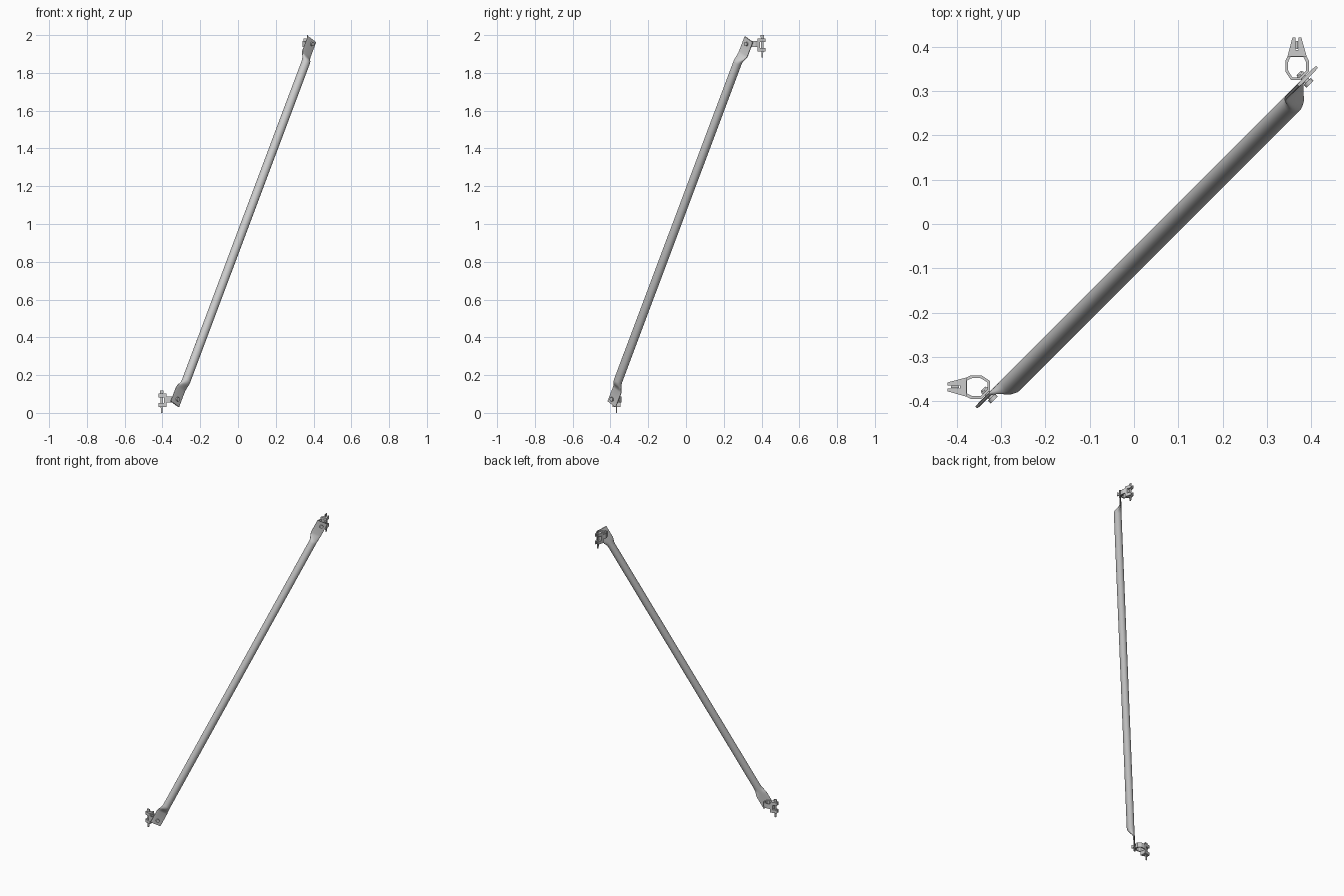
import bpy, bmesh, math
from mathutils import Vector, Matrix

if "Cube" in bpy.data.objects:
    bpy.data.objects.remove(bpy.data.objects["Cube"])

S = math.sqrt(0.5)
N = Vector((-S, S, 0))                      # direction from brace towards couplers
BOTTOM = Vector((-0.514 * S, -0.514 * S, 0.046)) + N * -0.0601
TOP = Vector((0.512 * S, 0.512 * S, 1.978)) + N * -0.0601
A = (TOP - BOTTOM).normalized()             # brace axis
B = N.cross(A)
LENGTH = (TOP - BOTTOM).length
Z0 = 1.953                                  # height of the upper coupler


def finish(name, bm, smooth=None, mirrored=False):
    if mirrored:                            # reflect across the plane y = -x, move down
        for v in bm.verts:
            v.co = Vector((-v.co.y, -v.co.x, v.co.z - 1.881))
    bmesh.ops.recalc_face_normals(bm, faces=bm.faces)
    me = bpy.data.meshes.new(name)
    bm.to_mesh(me)
    bm.free()
    ob = bpy.data.objects.new(name, me)
    bpy.context.collection.objects.link(ob)
    if smooth:
        bpy.context.view_layer.objects.active = ob
        ob.select_set(True)
        bpy.ops.object.shade_smooth_by_angle(angle=math.radians(smooth))
        ob.select_set(False)
    return ob


def prism(bm, pts, offset):
    """Extrude a closed 3D outline by a vector."""
    f = bm.faces.new([bm.verts.new(p) for p in pts])
    ext = bmesh.ops.extrude_face_region(bm, geom=[f], use_keep_orig=True)
    bmesh.ops.translate(bm, vec=offset,
                        verts=[g for g in ext["geom"] if isinstance(g, bmesh.types.BMVert)])


def plan(bm, outline, z1, z2):
    prism(bm, [(x, y, z1) for x, y in outline], Vector((0, 0, z2 - z1)))


def cylinder(bm, start, end, radius, sides):
    d = end - start
    mat = Matrix.Translation((start + end) / 2) @ d.to_track_quat('Z', 'Y').to_matrix().to_4x4()
    bmesh.ops.create_cone(bm, cap_ends=True, segments=sides, radius1=radius,
                          radius2=radius, depth=d.length, matrix=mat)


# Brace tube with flattened ends, flush with the coupler side
def brace():
    bm = bmesh.new()
    sides, R = 40, 0.023
    half = [(0, 1), (0.085, 1), (0.098, 0.85), (0.112, 0.45), (0.125, 0.1), (0.14, 0)]
    stations = half + [(LENGTH - d, f) for d, f in reversed(half)]
    rings = []
    for d, f in stations:
        ring = []
        for i in range(sides):
            a = 2 * math.pi * (i + 0.5) / sides
            c, s = math.cos(a), math.sin(a)
            u = (1 - f) * R * c + f * 0.034 * c
            v = (1 - f) * R * s + f * (0.019 + 0.004 * math.copysign(abs(s) ** 0.25, s))
            ring.append(bm.verts.new(BOTTOM + A * d + B * u + N * v))
        rings.append(ring)
    for r, q in zip(rings, rings[1:]):
        for i in range(sides):
            j = (i + 1) % sides
            bm.faces.new((r[i], r[j], q[j], q[i]))
    bm.faces.new(rings[0])
    bm.faces.new(rings[-1])
    finish("brace_tube", bm, 35)


# One wedge coupler: ring, slotted jaws, wedge and pivot bolt
def coupler(label, mirrored):
    outer = [(.341, .344), (.354, .324), (.374, .324), (.394, .344),
             (.394, .368), (.387, .382), (.348, .382), (.341, .368)]
    cx, cy = .3675, .353
    inner = [(cx + (x - cx) * .76, cy + (y - cy) * .8) for x, y in outer]
    bm = bmesh.new()
    loops = [[bm.verts.new((x, y, z)) for x, y in pts]
             for pts, z in ((outer, Z0 - .016), (outer, Z0 + .016),
                            (inner, Z0 + .016), (inner, Z0 - .016))]
    for k in range(4):
        p, q = loops[k], loops[(k + 1) % 4]
        for i in range(8):
            j = (i + 1) % 8
            bm.faces.new((p[i], p[j], q[j], q[i]))
    finish(label + "_coupler_ring", bm, mirrored=mirrored)

    bm = bmesh.new()
    jaw = [(.346, .378), (.357, .42), (.3635, .42), (.3635, .392),
           (.3705, .392), (.3705, .42), (.377, .42), (.389, .378)]
    plan(bm, jaw, Z0 + .010, Z0 + .030)
    plan(bm, jaw, Z0 - .040, Z0 - .020)
    plan(bm, [(.346, .378), (.389, .378), (.385, .392), (.350, .392)], Z0 - .022, Z0 + .012)
    finish(label + "_coupler_jaws", bm, mirrored=mirrored)

    bm = bmesh.new()
    wedge = [(.394, 2.0), (.412, 2.0), (.412, 1.99), (.408, 1.881), (.400, 1.881), (.396, 1.985)]
    prism(bm, [(.3642, y, z) for y, z in wedge], Vector((.0056, 0, 0)))
    finish(label + "_wedge", bm, mirrored=mirrored)

    bm = bmesh.new()
    c = Vector((.3882, .3232, Z0))
    cylinder(bm, c - N * .010, c + N * .024, .007, 20)
    cylinder(bm, c - N * .012, c - N * .003, .011, 20)
    cylinder(bm, c + N * .012, c + N * .021, .011, 6)
    finish(label + "_pivot_bolt", bm, 35, mirrored)


brace()
coupler("upper", False)
coupler("lower", True)
